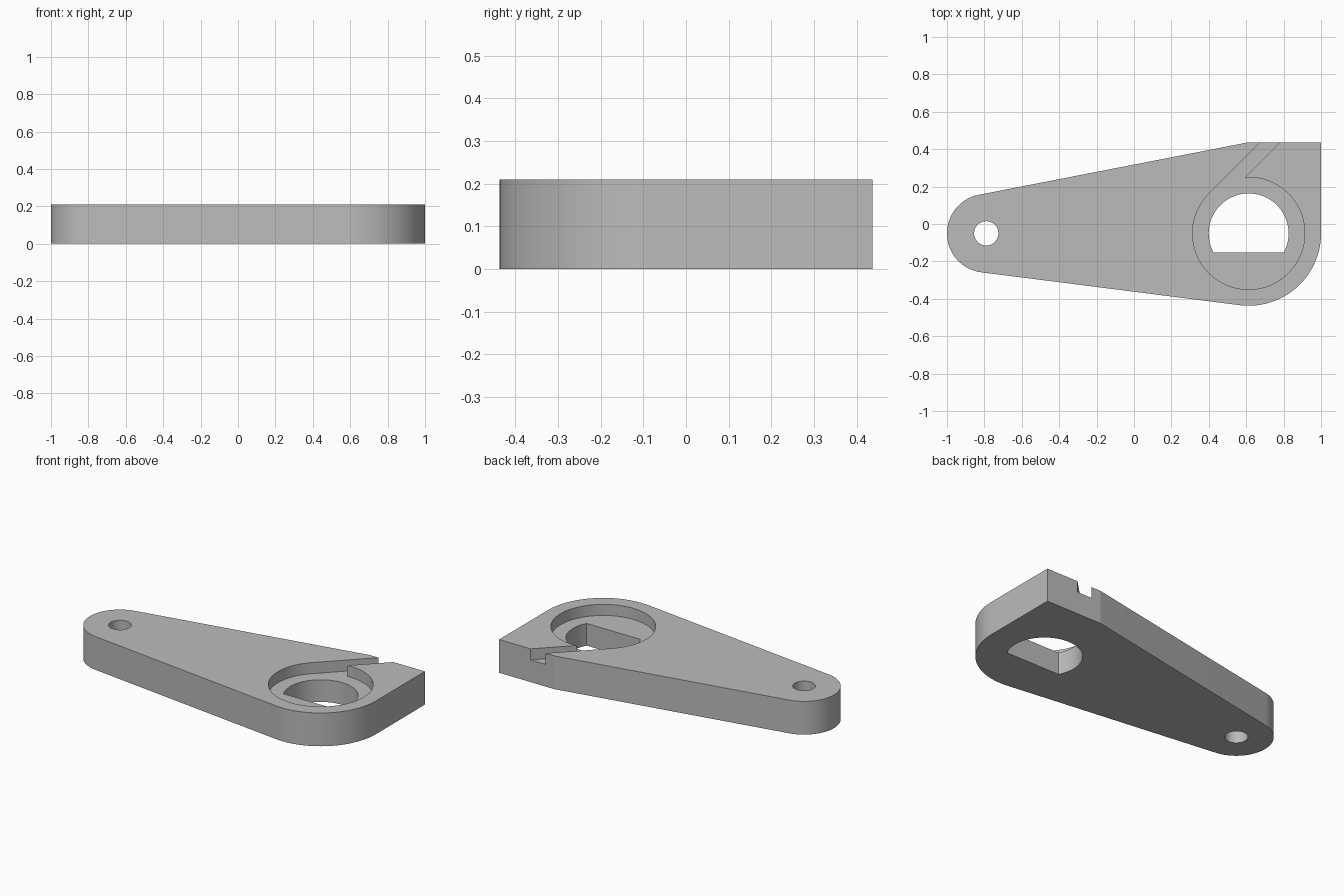
import bpy, bmesh, math

if "Cube" in bpy.data.objects:
    bpy.data.objects.remove(bpy.data.objects["Cube"])

HEIGHT, POCKET_DEPTH = 0.21, 0.07
PIVOT = (-0.79, -0.05)      # small end centre
HUB = (0.613, -0.05)        # large end centre
R_PIVOT, R_HUB, R_POCKET, R_BORE = 0.21, 0.387, 0.30, 0.2135
BACK = 0.437                # straight back edge

grey = bpy.data.materials.new("grey metal")
grey.diffuse_color = (0.5, 0.5, 0.5, 1)
grey.use_nodes = True
grey.node_tree.nodes["Principled BSDF"].inputs["Base Color"].default_value = grey.diffuse_color


def arc(centre, r, a0, a1, n):
    """Points on an arc from a0 to a1 (degrees), both ends included."""
    return [(centre[0] + r * math.cos(math.radians(a0 + (a1 - a0) * i / n)),
             centre[1] + r * math.sin(math.radians(a0 + (a1 - a0) * i / n)))
            for i in range(n + 1)]


def prism(name, outline, z0, z1):
    """Extrude a counter-clockwise outline from z0 to z1."""
    bm = bmesh.new()
    base = bm.faces.new([bm.verts.new((x, y, z0)) for x, y in outline])
    top = bmesh.ops.extrude_face_region(bm, geom=[base])["geom"]
    bmesh.ops.translate(bm, vec=(0, 0, z1 - z0),
                        verts=[v for v in top if isinstance(v, bmesh.types.BMVert)])
    bmesh.ops.recalc_face_normals(bm, faces=bm.faces)
    mesh = bpy.data.meshes.new(name)
    bm.to_mesh(mesh)
    bm.free()
    mesh.materials.append(grey)
    ob = bpy.data.objects.new(name, mesh)
    bpy.context.collection.objects.link(ob)
    return ob


# Tapered arm: round small end, rounded front corner, square back corner
span = HUB[0] - PIVOT[0]
rise = BACK - PIVOT[1]
low = -90 - math.degrees(math.asin((R_HUB - R_PIVOT) / span))
high = math.degrees(math.atan2(rise, span) + math.acos(R_PIVOT / math.hypot(span, rise)))
outline = arc(PIVOT, R_PIVOT, high, low + 360, 40)
outline += arc(HUB, R_HUB, low, 0, 32)
outline += [(HUB[0] + R_HUB, BACK), (HUB[0], BACK)]
arm = prism("lever_arm", outline, 0, HEIGHT)

# Round pocket with a diagonal slot running out through the back edge
slot_width = 0.0735
meet = 135 - math.degrees(math.acos(1 - slot_width / R_POCKET))
pocket = arc(HUB, R_POCKET, 135, 360 + meet, 72)
end = 0.6
pocket += [(pocket[-1][0] + end - pocket[-1][1], end),
           (pocket[0][0] + end - pocket[0][1], end)]

# D-shaped bore with a flat at the front, and the small pivot hole
flat = math.degrees(math.asin(-0.102 / R_BORE))
cutters = [
    prism("pocket_cutter", pocket, HEIGHT - POCKET_DEPTH, HEIGHT + 0.1),
    prism("bore_cutter", arc(HUB, R_BORE, flat, 180 - flat, 56), -0.1, HEIGHT + 0.1),
    prism("pivot_hole_cutter", arc(PIVOT, 0.065, 0, 360, 48)[:-1], -0.1, HEIGHT + 0.1),
]

bpy.context.view_layer.objects.active = arm
arm.select_set(True)
for cutter in cutters:
    cutter.hide_render = True
    mod = arm.modifiers.new(cutter.name, 'BOOLEAN')
    mod.operation, mod.solver, mod.object = 'DIFFERENCE', 'EXACT', cutter
    bpy.ops.object.modifier_apply(modifier=mod.name)
    bpy.data.objects.remove(cutter)

# Smooth the curved walls, keep all real edges sharp
bpy.ops.object.shade_smooth_by_angle(angle=math.radians(10))
